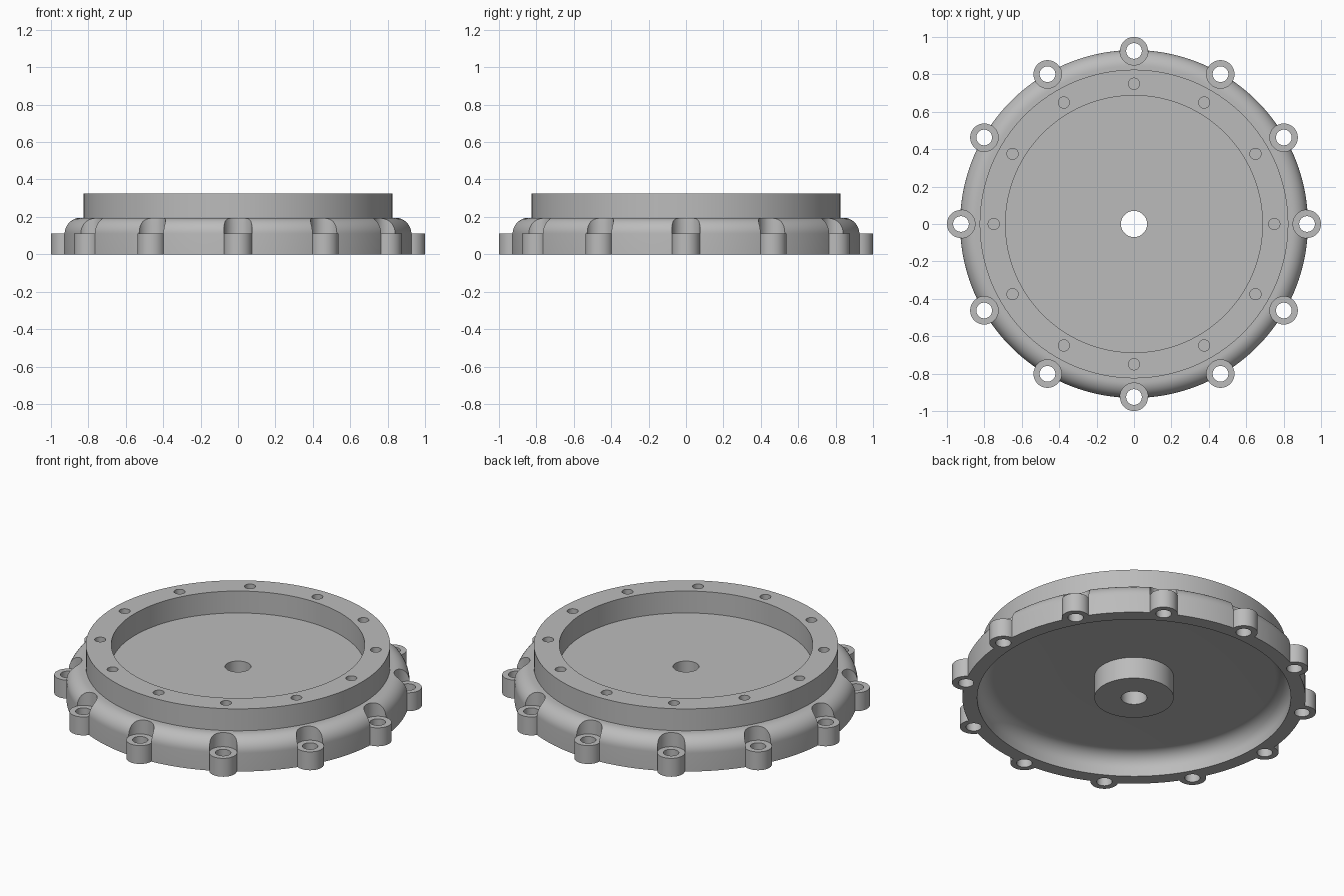
import bpy, bmesh
from math import sin, cos, pi, tau
from mathutils import Matrix, Vector

cube = bpy.data.objects.get("Cube")
if cube:
    bpy.data.objects.remove(cube, do_unlink=True)

COUNT = 12                    # lugs and ring holes around the cover
LUG_CIRCLE, LUG_R, LUG_TOP = 0.925, 0.075, 0.11
FLOOR, CEILING, RING_TOP = 0.195, 0.13, 0.326
FILLET = 0.085

metal = bpy.data.materials.new("plain grey metal")
metal.use_nodes = True
grey = (0.5, 0.5, 0.5, 1)
metal.diffuse_color = grey
metal.node_tree.nodes["Principled BSDF"].inputs["Base Color"].default_value = grey


def finish(name, bm):
    bmesh.ops.recalc_face_normals(bm, faces=bm.faces[:])
    mesh = bpy.data.meshes.new(name)
    bm.to_mesh(mesh)
    bm.free()
    mesh.materials.append(metal)
    obj = bpy.data.objects.new(name, mesh)
    bpy.context.collection.objects.link(obj)
    return obj


def lathe(name, profile, steps=192):
    bm = bmesh.new()
    verts = [bm.verts.new((r, 0, z)) for r, z in profile]
    edges = [bm.edges.new((a, b)) for a, b in zip(verts, verts[1:] + verts[:1])]
    bmesh.ops.spin(bm, geom=verts + edges, cent=(0, 0, 0), axis=(0, 0, 1),
                   angle=tau, steps=steps, use_merge=True)
    bmesh.ops.remove_doubles(bm, verts=bm.verts[:], dist=1e-5)
    return finish(name, bm)


def cylinder_circle(name, circle, radius, z0, z1, segments=48):
    bm = bmesh.new()
    for i in range(COUNT):
        a = tau * i / COUNT
        place = Matrix.Translation(Vector((circle * cos(a), circle * sin(a), (z0 + z1) / 2)))
        bmesh.ops.create_cone(bm, cap_ends=True, segments=segments, radius1=radius,
                              radius2=radius, depth=z1 - z0,
                              matrix=place @ Matrix.Rotation(a, 4, "Z"))
    return finish(name, bm)


def combine(target, tool, operation):
    tool.hide_render = True
    mod = target.modifiers.new(operation, "BOOLEAN")
    mod.operation, mod.object, mod.solver = operation, tool, "EXACT"
    bpy.context.view_layer.objects.active = target
    bpy.ops.object.modifier_apply(modifier=mod.name)
    bpy.data.objects.remove(tool, do_unlink=True)


def quarter(r, z, reverse=False, n=12):
    pts = [(r + FILLET * cos(pi / 2 * i / n), z + FILLET * sin(pi / 2 * i / n))
           for i in range(n + 1)]
    return pts[::-1] if reverse else pts


# Cover section: hub bore, hub, domed cavity, rim, rounded shoulder, raised ring, recess
profile = [(0.07, 0), (0.215, 0), (0.215, CEILING)]
profile += quarter(0.85 - FILLET, CEILING - FILLET, reverse=True)
profile += [(0.85, 0), (0.93, 0)]
profile += quarter(0.93 - FILLET, FLOOR - FILLET)
profile += [(0.825, FLOOR), (0.825, RING_TOP), (0.687, RING_TOP),
            (0.687, FLOOR), (0.07, FLOOR)]
cover = lathe("flanged_cover", profile)

# Scalloped pockets above the lugs, then the lugs and all bolt holes
combine(cover, cylinder_circle("pocket_cutter", LUG_CIRCLE, LUG_R, LUG_TOP, 0.3), "DIFFERENCE")
combine(cover, cylinder_circle("bolt_lugs", LUG_CIRCLE, LUG_R, 0, LUG_TOP), "UNION")
combine(cover, cylinder_circle("lug_hole_cutter", LUG_CIRCLE, 0.042, -0.1, 0.3), "DIFFERENCE")
combine(cover, cylinder_circle("ring_hole_cutter", 0.75, 0.03, 0.22, 0.5, 32), "DIFFERENCE")

bpy.ops.object.select_all(action="DESELECT")
cover.select_set(True)
bpy.context.view_layer.objects.active = cover
bpy.ops.object.shade_smooth_by_angle(angle=pi / 6)
